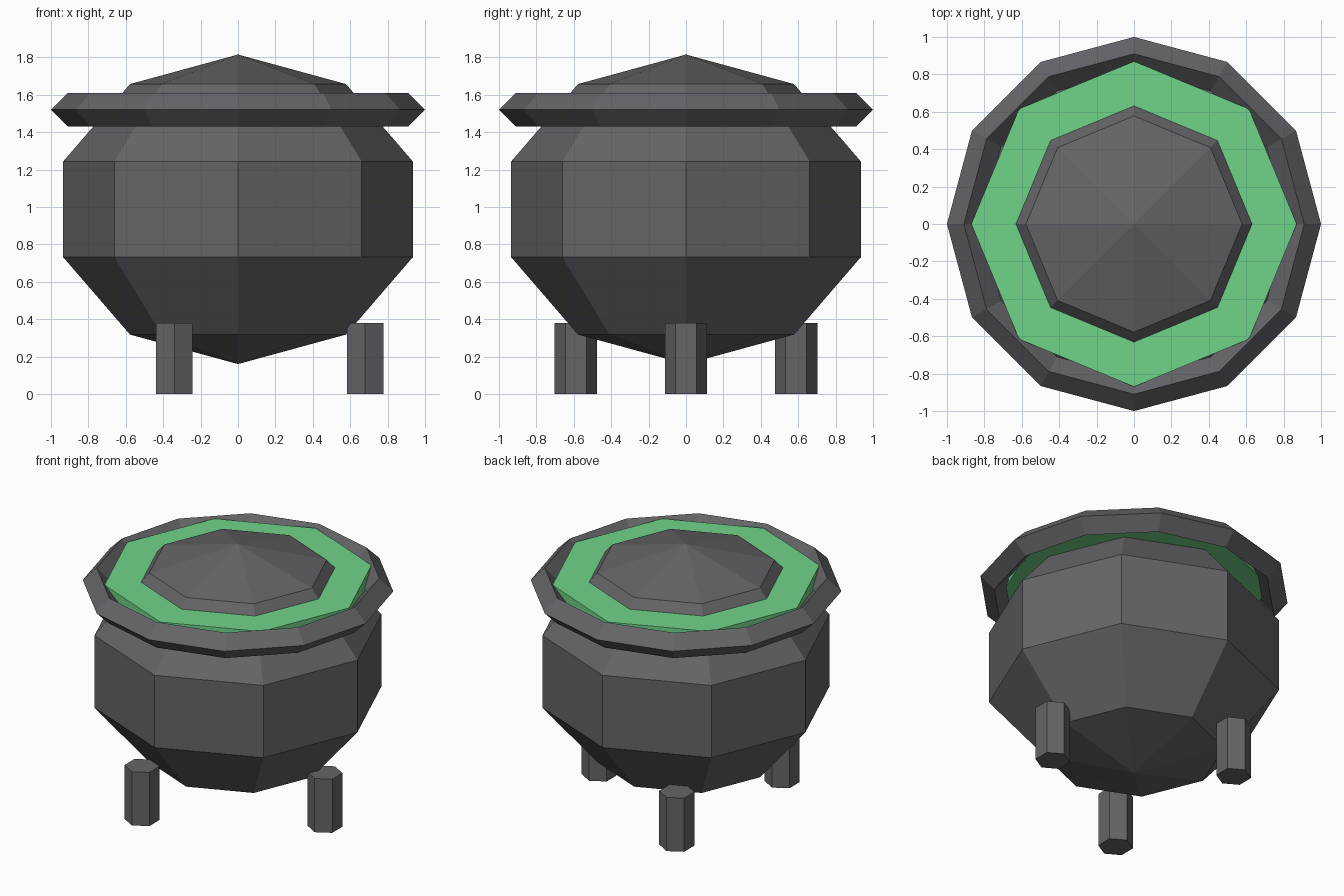
import bpy, math

if "Cube" in bpy.data.objects:
    bpy.data.objects.remove(bpy.data.objects["Cube"])


def finish(name, mat=None):
    ob = bpy.context.object
    ob.name = name
    if mat:
        ob.data.materials.append(mat)
    return ob


def material(name, color):
    m = bpy.data.materials.new(name)
    m.diffuse_color = color
    m.use_nodes = True
    m.node_tree.nodes["Principled BSDF"].inputs["Base Color"].default_value = m.diffuse_color
    return m


iron = material("dark_iron", (0.13, 0.13, 0.14, 1))
green = material("green_brew", (0.16, 0.66, 0.25, 1))

# Pot body: coarse squashed sphere, its top cap pokes through the brew
bpy.ops.mesh.primitive_uv_sphere_add(segments=8, ring_count=5, radius=1,
                                     location=(0, 0, 0.9875))
body = finish("pot_body", iron)
body.scale = (0.983, 0.983, 0.8275)

# Rim: twelve-sided ring with a diamond section
bpy.ops.mesh.primitive_torus_add(major_segments=12, minor_segments=4,
                                 major_radius=0.91, minor_radius=0.09,
                                 location=(0, 0, 1.52))
finish("rim", iron)

# Brew: octagonal slab inside the rim
top, bottom = 1.595, 1.5
bpy.ops.mesh.primitive_cylinder_add(vertices=8, radius=0.87, depth=top - bottom,
                                    location=(0, 0, (top + bottom) / 2))
finish("brew", green)

# Three hexagonal legs
for i in range(3):
    a = math.radians(120 * i)
    bpy.ops.mesh.primitive_cylinder_add(
        vertices=6, radius=0.113, depth=0.38,
        location=(0.68 * math.cos(a), 0.68 * math.sin(a), 0.19))
    finish(f"leg_{i + 1}", iron)
